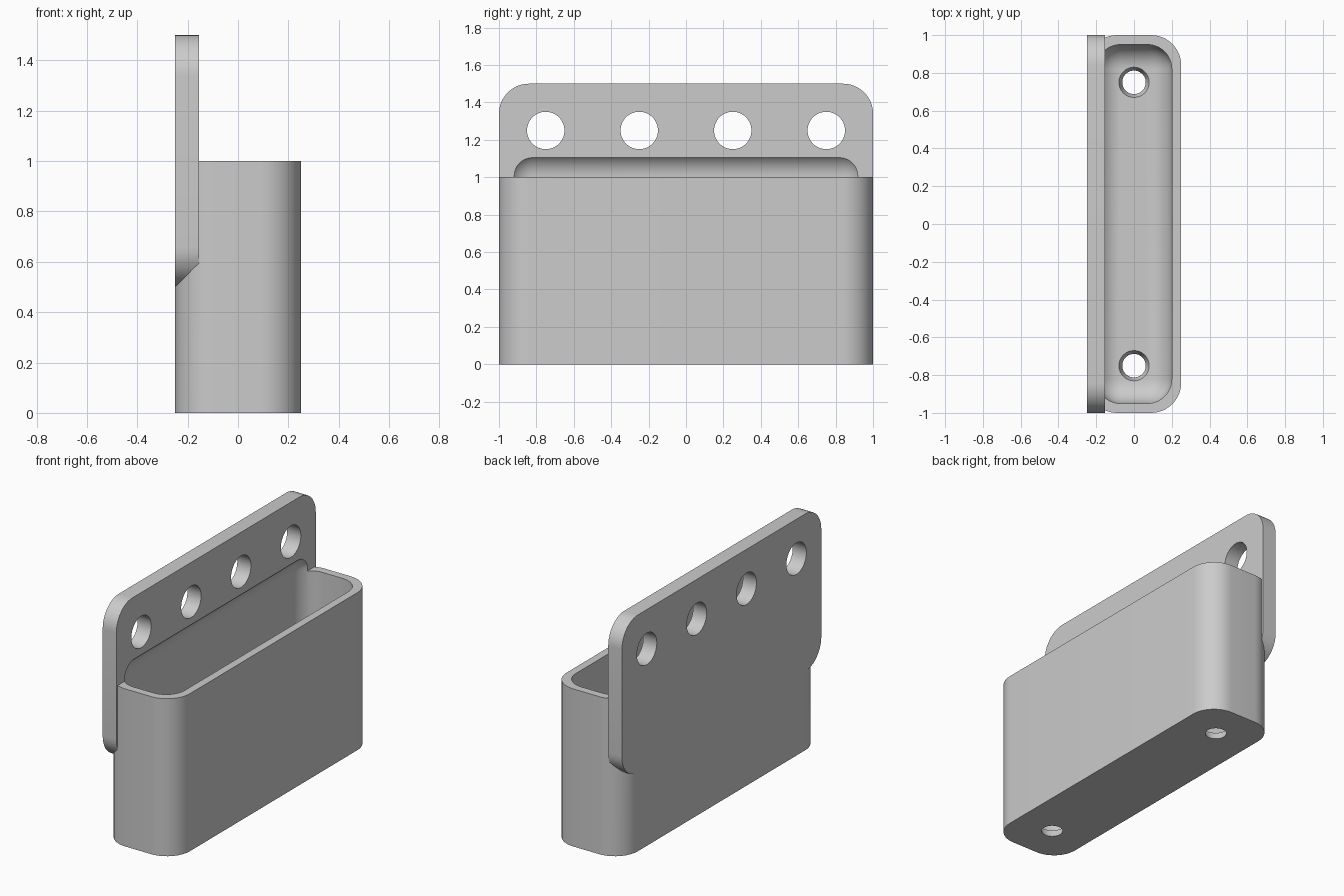
import bpy
import bmesh
from math import pi
from mathutils import Matrix, Vector

if "Cube" in bpy.data.objects:
    bpy.data.objects.remove(bpy.data.objects["Cube"])

grey = bpy.data.materials.new("light grey")
grey.diffuse_color = (0.6, 0.6, 0.6, 1)
grey.use_nodes = True
grey.node_tree.nodes["Principled BSDF"].inputs["Base Color"].default_value = grey.diffuse_color


def finish(bm, name):
    mesh = bpy.data.meshes.new(name)
    bm.to_mesh(mesh)
    bm.free()
    mesh.materials.append(grey)
    obj = bpy.data.objects.new(name, mesh)
    bpy.context.collection.objects.link(obj)
    return obj


def rounded_box(name, lo, hi, radius, axis=None, segments=12):
    """Box with edges parallel to one axis rounded, or all edges if axis is None."""
    lo, hi = Vector(lo), Vector(hi)
    bm = bmesh.new()
    bmesh.ops.create_cube(bm, size=1)
    for v in bm.verts:
        v.co = Vector([(c + 0.5) * (b - a) + a for c, a, b in zip(v.co, lo, hi)])
    edges = [e for e in bm.edges if axis is None
             or abs((e.verts[0].co - e.verts[1].co).normalized()[axis]) > 0.9]
    bmesh.ops.bevel(bm, geom=edges, offset=radius, segments=segments,
                    profile=0.5, affect='EDGES', clamp_overlap=True)
    return finish(bm, name)


def round_cutter(name, centre, r1, r2, depth, turn=None):
    bm = bmesh.new()
    matrix = Matrix.Translation(centre) @ (turn or Matrix())
    bmesh.ops.create_cone(bm, cap_ends=True, segments=48, radius1=r1,
                          radius2=r2, depth=depth, matrix=matrix)
    return finish(bm, name)


def combine(target, other, operation):
    mod = target.modifiers.new(operation.lower(), 'BOOLEAN')
    mod.operation = operation
    mod.solver = 'EXACT'
    mod.object = other
    bpy.context.view_layer.objects.active = target
    bpy.ops.object.modifier_apply(modifier=mod.name)
    bpy.data.objects.remove(other, do_unlink=True)


# Bin body with rounded upright corners, joined to the mounting plate
holder = rounded_box("wall_holder", (-0.25, -1, 0), (0.25, 1, 1), 0.16, axis=2)
plate = rounded_box("mounting_plate", (-0.25, -1, 0.5), (-0.154, 1, 1.5), 0.16, axis=0)
combine(holder, plate, 'UNION')

# Fully rounded cavity, scooping slightly into the plate
cavity = rounded_box("cavity_cutter", (-0.2, -0.95, 0.05), (0.2, 0.95, 1.136), 0.13)
combine(holder, cavity, 'DIFFERENCE')

# Row of screw holes through the plate
for y in (-0.75, -0.25, 0.25, 0.75):
    hole = round_cutter("screw_hole_cutter", (-0.2, y, 1.25), 0.1, 0.1, 0.4,
                        Matrix.Rotation(pi / 2, 4, 'Y'))
    combine(holder, hole, 'DIFFERENCE')

# Tapered drain holes through the floor
for y in (-0.75, 0.75):
    drain = round_cutter("drain_hole_cutter", (0, y, 0.025), 0.055, 0.087, 0.09)
    combine(holder, drain, 'DIFFERENCE')

# Smooth the rounded surfaces and keep the crisp edges
bpy.ops.object.select_all(action='DESELECT')
holder.select_set(True)
bpy.context.view_layer.objects.active = holder
bpy.ops.object.shade_smooth_by_angle(angle=pi / 6)
